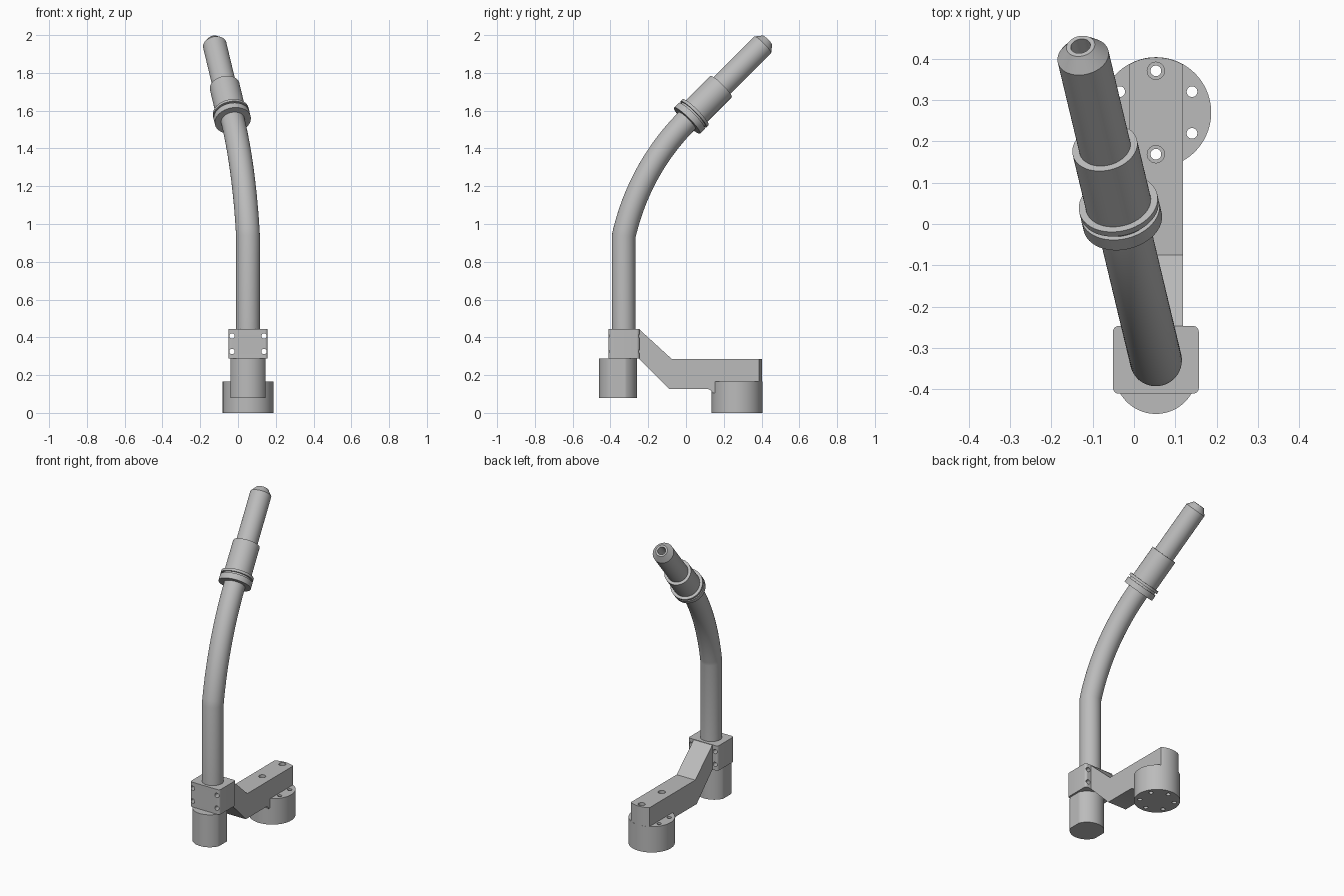
import bpy, bmesh
from math import sin, cos, pi, radians
from mathutils import Vector

cube = bpy.data.objects.get("Cube")
if cube:
    bpy.data.objects.remove(cube)

metal = bpy.data.materials.new("grey metal")
metal.use_nodes = True
GREY = (0.5, 0.5, 0.5, 1)
metal.diffuse_color = GREY
metal.node_tree.nodes["Principled BSDF"].inputs["Base Color"].default_value = GREY

CX = 0.053                                 # shared centre line of all parts
UP = Vector((0, 0, 1))
LEAN = Vector((-0.233, 0.972, 0)).normalized()   # heading of the bent pole
SIDE = UP.cross(LEAN)


def finish(name, bm):
    bmesh.ops.remove_doubles(bm, verts=bm.verts, dist=1e-5)
    bmesh.ops.recalc_face_normals(bm, faces=bm.faces)
    mesh = bpy.data.meshes.new(name)
    bm.to_mesh(mesh)
    bm.free()
    mesh.materials.append(metal)
    obj = bpy.data.objects.new(name, mesh)
    bpy.context.collection.objects.link(obj)
    return obj


def activate(obj):
    bpy.ops.object.select_all(action='DESELECT')
    obj.select_set(True)
    bpy.context.view_layer.objects.active = obj


def tube(name, stations, sides=48):
    """Skin round sections given as (centre, normal, radius)."""
    bm = bmesh.new()
    rings = []
    for centre, normal, r in stations:
        n = normal.normalized()
        u = (SIDE - n * SIDE.dot(n)).normalized()
        v = n.cross(u)
        rings.append([bm.verts.new(centre + r * (u * cos(2 * pi * i / sides) + v * sin(2 * pi * i / sides)))
                      for i in range(sides)])
    for a, b in zip(rings, rings[1:]):
        for i in range(sides):
            j = (i + 1) % sides
            bm.faces.new((a[i], a[j], b[j], b[i]))
    bm.faces.new(rings[0])
    bm.faces.new(rings[-1])
    return finish(name, bm)


def prism(name, points, offset):
    """Extrude a flat outline along an offset."""
    bm = bmesh.new()
    face = bm.faces.new([bm.verts.new(p) for p in points])
    new = bmesh.ops.extrude_face_region(bm, geom=[face])["geom"]
    bmesh.ops.translate(bm, verts=[g for g in new if isinstance(g, bmesh.types.BMVert)], vec=offset)
    return finish(name, bm)


def clipped_disc(name, cy, r, half, back, z0, z1):
    """Upright cylinder with flat sides at +-half and a flat at cy + back."""
    pts = []
    for i in range(96):
        a = 2 * pi * i / 96
        p = Vector((CX + max(-half, min(half, r * cos(a))), cy + max(back, r * sin(a)), z0))
        if not pts or (p - pts[-1]).length > 1e-5:
            pts.append(p)
    return prism(name, pts, UP * (z1 - z0))


def rod(a, b, r):
    a, b = Vector(a), Vector(b)
    return tube("cutter", [(a, b - a, r), (b, b - a, r)], 24)


def drill(obj, cutters):
    for c in cutters:
        mod = obj.modifiers.new("hole", 'BOOLEAN')
        mod.operation, mod.object, mod.solver = 'DIFFERENCE', c, 'EXACT'
        activate(obj)
        bpy.ops.object.modifier_apply(modifier=mod.name)
        bpy.data.objects.remove(c)


parts = []

# Base disc with six bolt holes
DY, DR, BOLT = 0.27, 0.134, 0.101
base = clipped_disc("base_disc", DY, DR, 1, -1, 0, 0.165)
bolts = [(CX + BOLT * cos(radians(a)), DY + BOLT * sin(radians(a))) for a in range(30, 390, 60)]
drill(base, [rod((x, y, -0.1), (x, y, 0.3), 0.013) for x, y in bolts])
parts.append(base)

# Cranked arm, with a rounded end above the disc
HALF = 0.0655
outline = [(-0.25, 0.445), (-0.075, 0.285), (DY, 0.285), (DY, 0.105), (0.14, 0.105),
           (0.135, 0.118), (0.115, 0.127), (-0.09, 0.127), (-0.25, 0.288)]
arm = prism("arm", [Vector((CX - HALF, y, z)) for y, z in outline], Vector((2 * HALF, 0, 0)))
arm_end = clipped_disc("arm_end", DY, DR - 0.0005, HALF, 0, 0.105, 0.285)
for part, y in ((arm, DY - BOLT), (arm_end, DY + BOLT)):
    drill(part, [rod((CX, y, -0.1), (CX, y, 0.4), 0.013), rod((CX, y, 0.245), (CX, y, 0.4), 0.021)])
parts += [arm, arm_end]

# Clamp block with rounded upright edges and four through holes
corners = [(-0.104, -0.411), (0.104, -0.411), (0.104, -0.247), (-0.104, -0.247)]
block = prism("clamp_block", [Vector((CX + x, y, 0.287)) for x, y in corners], UP * 0.158)
bm = bmesh.new()
bm.from_mesh(block.data)
upright = [e for e in bm.edges if abs(e.verts[0].co.z - e.verts[1].co.z) > 0.1]
bmesh.ops.bevel(bm, geom=upright, offset=0.014, segments=5, profile=0.5, affect='EDGES')
bm.to_mesh(block.data)
bm.free()
drill(block, [rod((CX + sx * 0.085, -0.6, z), (CX + sx * 0.085, -0.1, z), 0.014)
              for sx in (-1, 1) for z in (0.325, 0.407)])
parts.append(block)

# Flat-sided lower plug
parts.append(clipped_disc("lower_plug", -0.36, 0.1, 0.092, -1, 0.08, 0.287))

# Pole: straight, then a slight kink into an arc
POLE_R, BEND = 0.063, 1.245
A0, A1 = radians(13), radians(45.8)
foot = Vector((CX, -0.33, 0.4))
kink = Vector((CX, -0.33, 0.935))


def heading(a):
    return LEAN * sin(a) + UP * cos(a)


def on_arc(a):
    return kink + BEND * (LEAN * (cos(A0) - cos(a)) + UP * (sin(a) - sin(A0)))


stations = [(foot, UP, POLE_R), (kink, heading(A0 / 2), POLE_R)]
for i in range(1, 25):
    a = A0 + (A1 - A0) * i / 24
    stations.append((on_arc(a), heading(a), POLE_R))
parts.append(tube("bent_pole", stations))

# Turned parts along the upper axis
AXIS, TOP = heading(A1), on_arc(A1)


def turned(name, profile):
    parts.append(tube(name, [(TOP + AXIS * t, AXIS, r) for t, r in profile]))


turned("grooved_collar", [(0, 0.065), (0, 0.097), (0.036, 0.097), (0.036, 0.086),
                          (0.048, 0.086), (0.048, 0.097), (0.064, 0.097), (0.064, 0.07)])
turned("sleeve", [(0.03, 0.08), (0.258, 0.08), (0.258, 0.06)])
turned("nozzle", [(0.1, 0.063), (0.574, 0.063), (0.61, 0.035), (0.61, 0.024), (0.45, 0.024)])

for part in parts:
    activate(part)
    bpy.ops.object.shade_smooth_by_angle(angle=radians(25))
